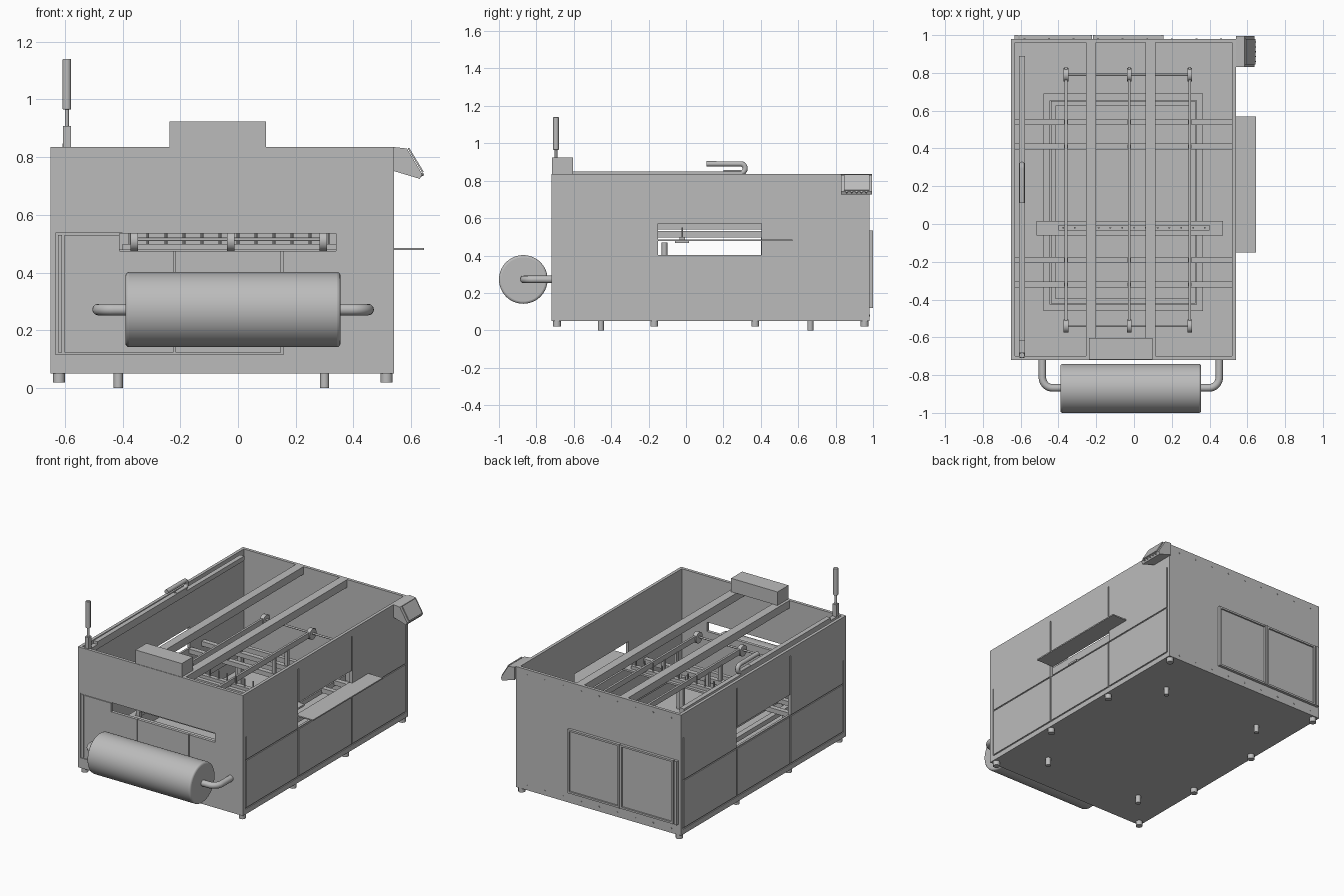
import bpy, math
from mathutils import Vector

if "Cube" in bpy.data.objects:
    bpy.data.objects.remove(bpy.data.objects["Cube"])

grey = bpy.data.materials.new("machine grey")
grey.use_nodes = True
grey.diffuse_color = (0.5, 0.5, 0.5, 1)
grey.node_tree.nodes["Principled BSDF"].inputs["Base Color"].default_value = (0.5, 0.5, 0.5, 1)


def mesh_object(name, verts, faces):
    me = bpy.data.meshes.new(name)
    me.from_pydata(verts, [], faces)
    me.materials.append(grey)
    ob = bpy.data.objects.new(name, me)
    bpy.context.collection.objects.link(ob)
    return ob


def box(name, x, y, z):
    """Box from three (low, high) ranges."""
    v = [(a, b, c) for a in x for b in y for c in z]
    f = [(0, 1, 3, 2), (4, 6, 7, 5), (0, 4, 5, 1), (2, 3, 7, 6), (0, 2, 6, 4), (1, 5, 7, 3)]
    return mesh_object(name, v, f)


def select(ob):
    bpy.ops.object.select_all(action='DESELECT')
    ob.select_set(True)
    bpy.context.view_layer.objects.active = ob


def cylinder(name, a, b, r, sides=20, bevel=0):
    a, b = Vector(a), Vector(b)
    bpy.ops.mesh.primitive_cylinder_add(vertices=sides, radius=r, depth=(b - a).length, location=(a + b) / 2)
    ob = bpy.context.object
    ob.name = name
    ob.rotation_euler = (b - a).to_track_quat('Z', 'Y').to_euler()
    ob.data.materials.append(grey)
    if bevel:
        m = ob.modifiers.new("edge", 'BEVEL')
        m.width, m.segments, m.limit_method = bevel, 3, 'ANGLE'
    bpy.ops.object.shade_smooth_by_angle(angle=math.radians(35))
    return ob


def pipe(name, points, r, bend):
    """Round pipe through points with rounded corners."""
    pts = [Vector(p) for p in points]
    path = [pts[0]]
    for p, q, s in zip(pts, pts[1:], pts[2:]):
        a, b = q + (p - q).normalized() * bend, q + (s - q).normalized() * bend
        c = a + b - q
        for i in range(9):
            t = i / 8 * math.pi / 2
            path.append(c + (a - c) * math.cos(t) + (b - c) * math.sin(t))
    path.append(pts[-1])
    cu = bpy.data.curves.new(name, 'CURVE')
    cu.dimensions, cu.bevel_depth, cu.bevel_resolution, cu.use_fill_caps = '3D', r, 4, True
    sp = cu.splines.new('POLY')
    sp.points.add(len(path) - 1)
    for k, p in zip(sp.points, path):
        k.co = (*p, 1)
    cu.materials.append(grey)
    ob = bpy.data.objects.new(name, cu)
    bpy.context.collection.objects.link(ob)
    select(ob)
    bpy.ops.object.convert(target='MESH')
    bpy.ops.object.shade_smooth_by_angle(angle=math.radians(40))


def cut(ob, x, y, z):
    tool = box("cutter", x, y, z)
    tool.hide_render = True
    m = ob.modifiers.new("cut", 'BOOLEAN')
    m.operation, m.solver, m.object = 'DIFFERENCE', 'EXACT', tool
    select(ob)
    bpy.ops.object.modifier_apply(modifier=m.name)
    bpy.data.objects.remove(tool)


# Open-topped housing
L, R, F, B, T = -0.65, 0.54, -0.72, 0.98, 0.835
G = 0.004
body = box("housing", (L, R), (F, B), (0.05, T))
cut(body, (L + 0.02, R - 0.02), (F + 0.02, B - 0.02), (0.07, 1))

# Side windows and front slot
cut(body, (R - 0.1, R + 0.1), (-0.15, 0.405), (0.403, 0.57))
cut(body, (L - 0.1, L + 0.1), (-0.15, 0.405), (0.403, 0.54))
cut(body, (-0.41, 0.34), (F - 0.1, F + 0.1), (0.475, 0.535))

# Panel seams on both sides
for wx in (L, R):
    sx = (wx - 0.006, wx + 0.006)
    for y, lo, hi in ((-0.69, 0.085, 0.555), (-0.148, 0.085, 0.79), (0.403, 0.085, 0.79), (0.955, 0.085, 0.68)):
        cut(body, sx, (y - G, y + G), (lo, hi))
    for z in (0.087, 0.4):
        cut(body, sx, (-0.69, 0.955), (z - G, z + G))

# Panel seams on the front
sy = (F - 0.006, F + 0.006)
for x in (-0.628, -0.605, -0.22, 0.153):
    cut(body, (x - G, x + G), sy, (0.12, 0.535))
cut(body, (-0.632, 0.157), sy, (0.116, 0.124))
cut(body, (-0.632, -0.4), sy, (0.53, 0.537))

# Rear sliding doors with raised frames
for i, (a, b) in enumerate(((-0.605, -0.222), (-0.218, 0.155))):
    box(f"rear_door_{i}", (a, b), (B, B + 0.008), (0.12, 0.535))
    for x in (a, b - 0.012):
        box("door_stile", (x, x + 0.012), (B, 1.0), (0.12, 0.535))
    for z in (0.12, 0.523):
        box("door_rail", (a, b), (B, 0.998), (z, z + 0.012))
box("door_edge_post", (-0.632, -0.612), (B, 1.0), (0.12, 0.535))
for z in (0.08, 0.8):
    for i in range(9):
        x = -0.58 + i * 0.13
        cylinder("rivet", (x, B - 0.005, z), (x, B + 0.003, z), 0.005, 8)

# Feet and support pegs
for x in (-0.62, 0.515):
    for y in (-0.69, -0.17, 0.37, 0.955):
        cylinder("foot", (x, y, 0.02), (x, y, 0.055), 0.021, 12)
for x in (-0.415, 0.30):
    for y in (-0.455, 0.665):
        cylinder("support_peg", (x, y, 0), (x, y, 0.055), 0.016, 16)

# Film roll on bent arms
cylinder("film_roll", (-0.39, -0.87, 0.272), (0.355, -0.87, 0.272), 0.13, 64, 0.012)
for s in (-1, 1):
    c = -0.017
    pipe("roll_arm", [(c + s * 0.468, F + 0.01, 0.272), (c + s * 0.468, -0.868, 0.272), (c + s * 0.35, -0.868, 0.272)], 0.02, 0.055)

# Top beams and motor box
for x in (-0.255, 0.06):
    box("top_beam", (x, x + 0.055), (F + 0.01, B - 0.01), (0.785, T))
box("motor_box", (-0.237, 0.097), (F + 0.003, -0.603), (T, 0.923))

# Lever, guide rail and hooked pipe along one side
X = -0.593
box("guide_rail", (X - 0.015, X + 0.015), (-0.7, 0.89), (0.8, 0.83))
box("guide_strip", (X - 0.015, X + 0.015), (-0.62, 0.3), (0.83, 0.848))
box("lever_base", (X - 0.014, X + 0.014), (-0.71, -0.68), (0.8, 0.908))
cylinder("lever_rod", (X, -0.695, 0.9), (X, -0.695, 0.97), 0.007)
cylinder("lever_grip", (X, -0.695, 0.965), (X, -0.695, 1.14), 0.015, 20, 0.003)
pipe("hooked_pipe", [(X, 0.11, 0.89), (X, 0.316, 0.89), (X, 0.316, 0.842), (X, 0.2, 0.842)], 0.014, 0.0235)

# Side tray
box("side_tray", (R - 0.02, 0.645), (-0.15, 0.57), (0.478, 0.486))

# Tilted control panel
prof = [(0.54, T), (0.585, 0.83), (0.638, 0.742), (0.63, 0.725), (0.54, 0.752)]
n = len(prof)
mesh_object("control_panel", [(x, y, z) for y in (0.83, 0.995) for x, z in prof],
            [tuple(range(n)), tuple(range(2 * n - 1, n - 1, -1))] +
            [(i, i + n, (i + 1) % n + n, (i + 1) % n) for i in range(n)])
p, q = Vector((0.588, 0, 0.83)), Vector((0.638, 0, 0.747))
out = Vector((0.005, 0, 0.003))
screen = [p, q, q + out, p + out]
mesh_object("control_screen", [(v.x, y, v.z) for y in (0.845, 0.98) for v in screen],
            [(0, 1, 2, 3), (7, 6, 5, 4)] + [(i, i + 4, (i + 1) % 4 + 4, (i + 1) % 4) for i in range(4)])
for i in range(5):
    y = 0.86 + i * 0.026
    cylinder("panel_button", (0.632, y, 0.737), (0.643, y, 0.742), 0.005, 8)

# Lower frame rings on the floor
for i, (a, b, c, d, z) in enumerate(((-0.48, 0.365, -0.46, 0.69, 0.3), (-0.44, 0.325, -0.42, 0.65, 0.36))):
    w = 0.035 - i * 0.01
    for x in (a, b - w):
        box("frame_side", (x, x + w), (c, d), (z, z + 0.03))
    for y in (c, d - w):
        box("frame_end", (a, b), (y, y + w), (z, z + 0.03))
    for x in (a, b - w):
        for y in (c, d - w):
            box("frame_leg", (x, x + w), (y, y + w), (0.07, z))

# Cross bars
for y in (0.54, 0.41, -0.19, -0.32):
    box("cross_bar", (L + 0.02, R - 0.02), (y - 0.016, y + 0.016), (0.37, 0.4))

# Centre bar with pins
box("centre_bar", (-0.515, 0.47), (-0.06, 0.015), (0.468, 0.48))
box("pin_bar", (-0.4, 0.4), (-0.034, -0.006), (0.48, 0.5))
for i in range(13):
    x = -0.375 + i * 0.0625
    cylinder("pin", (x, -0.02, 0.5), (x, -0.02, 0.55), 0.005, 8)

# Conveyor rods with end rollers
for x in (-0.36, -0.025, 0.295):
    box("conveyor_rod", (x - 0.007, x + 0.007), (-0.56, 0.83), (0.495, 0.53))
    for y in (-0.54, 0.79):
        cylinder("conveyor_roller", (x - 0.013, y, 0.51), (x + 0.013, y, 0.51), 0.035)
    for y in (-0.32, -0.19, 0.41, 0.54):
        box("rod_post", (x - 0.01, x + 0.01), (y - 0.01, y + 0.01), (0.4, 0.5))
for y in (-0.54, 0.79):
    cylinder("roller_axle", (-0.365, y, 0.515), (0.3, y, 0.515), 0.006, 12)
cylinder("spindle", (0.1, -0.115, 0.4), (0.1, -0.115, 0.47), 0.015, 16)
